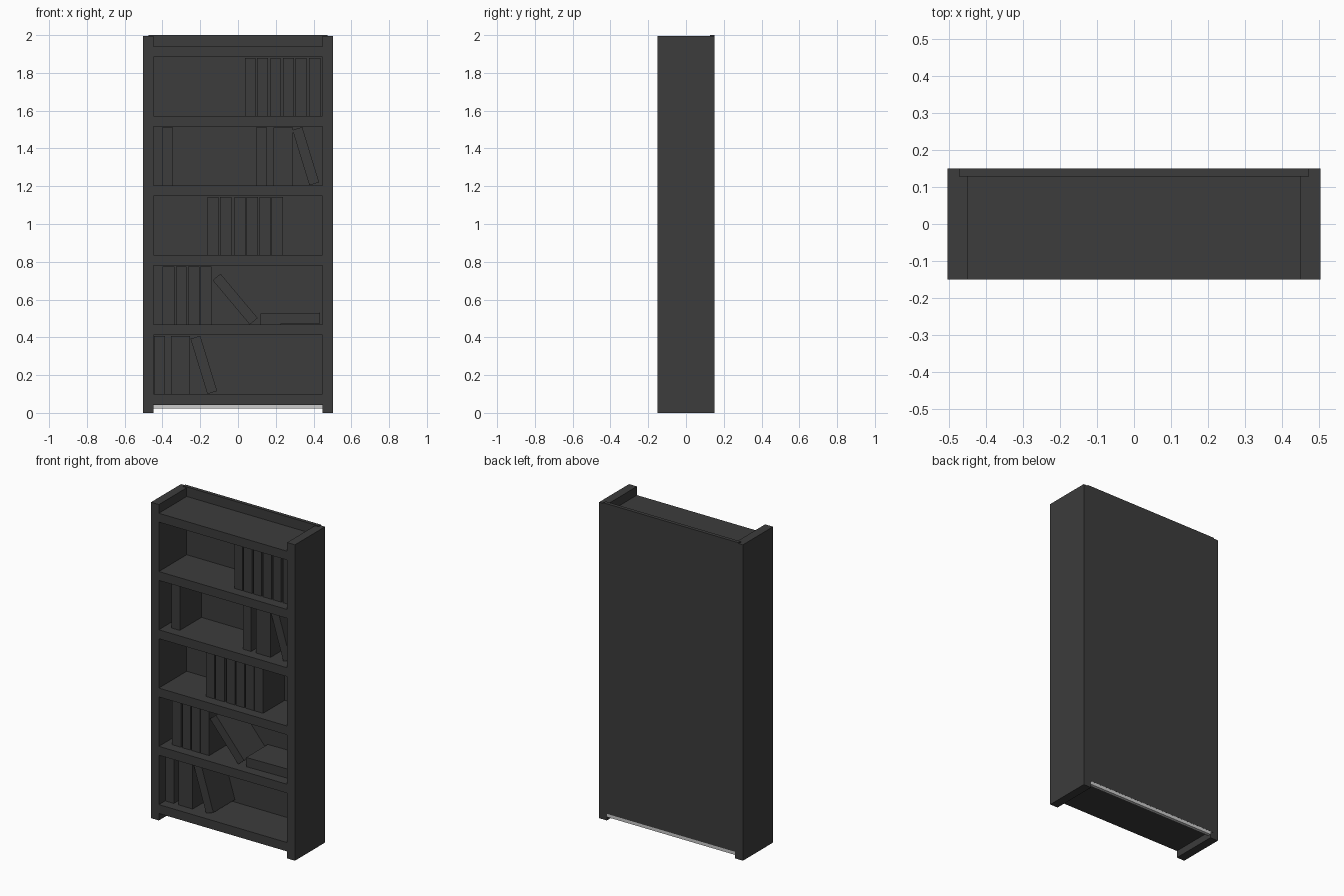
import bpy
from math import radians

if "Cube" in bpy.data.objects:
    bpy.data.objects.remove(bpy.data.objects["Cube"])

dark = bpy.data.materials.new("dark_wood")
dark.diffuse_color = (0.045, 0.045, 0.045, 1)
dark.use_nodes = True
dark.node_tree.nodes["Principled BSDF"].inputs["Base Color"].default_value = dark.diffuse_color


def box(name, x, y, z, mat=dark, tilt=0):
    """Box from (min, max) ranges, optionally tilted about its own centre."""
    bpy.ops.mesh.primitive_cube_add(
        size=1, location=[(a + b) / 2 for a, b in (x, y, z)])
    ob = bpy.context.object
    ob.name = name
    ob.scale = [b - a for a, b in (x, y, z)]
    bpy.ops.object.transform_apply(location=False, rotation=False, scale=True)
    ob.rotation_euler.y = radians(tilt)
    if mat:
        ob.data.materials.append(mat)
    return ob


# Carcass: two sides, six shelves, back panel
IN, OUT, FRONT, REAR = 0.448, 0.503, -0.15, 0.15
for side, s in (("left", -1), ("right", 1)):
    box(f"{side}_side", sorted((s * IN, s * OUT)), (FRONT, REAR), (0, 1.995))

PITCH, BASE = 0.368, 0.1
for i in range(6):
    top = BASE + PITCH * i
    box(f"shelf_{i}", (-IN, IN), (FRONT, 0.148), (top - 0.056, top))
box("back_panel", (-0.473, 0.473), (0.128, 0.1505), (0.042, 2.0))

# Pale strip under the back panel
box("back_bottom_strip", (-IN, IN), (0.13, 0.15), (0.022, 0.042), None)

# Upright books on each shelf: (left, right)
HEIGHT, BOOK_Y = 0.308, (-0.088, 0.127)
upright = {
    0: [(-0.446, -0.387), (-0.355, -0.255)],
    1: [(-0.40, -0.337), (-0.327, -0.272), (-0.265, -0.203), (-0.202, -0.14)],
    2: [(-0.161, -0.103), (-0.095, -0.034), (-0.018, 0.039),
        (0.046, 0.106), (0.113, 0.172), (0.178, 0.237)],
    3: [(-0.403, -0.345), (0.095, 0.153), (0.187, 0.29)],
    4: [(0.037, 0.092), (0.10, 0.16), (0.171, 0.226),
        (0.237, 0.297), (0.305, 0.363), (0.376, 0.437)],
}
for level, books in upright.items():
    z = BASE + PITCH * level
    for n, span in enumerate(books):
        box(f"book_{level}_{n}", span, BOOK_Y, (z, z + HEIGHT))

# Leaning books: centre x, centre z, tilt
for n, (cx, cz, tilt) in enumerate(((-0.181, 0.254, -17),
                                    (-0.015, 0.602, -40),
                                    (0.359, 1.359, -17))):
    box(f"leaning_book_{n}", (cx - 0.027, cx + 0.027), BOOK_Y,
        (cz - 0.153, cz + 0.153), tilt=tilt)

# Book lying flat
box("flat_book", (0.119, 0.435), BOOK_Y, (0.47, 0.528), tilt=-0.8)
